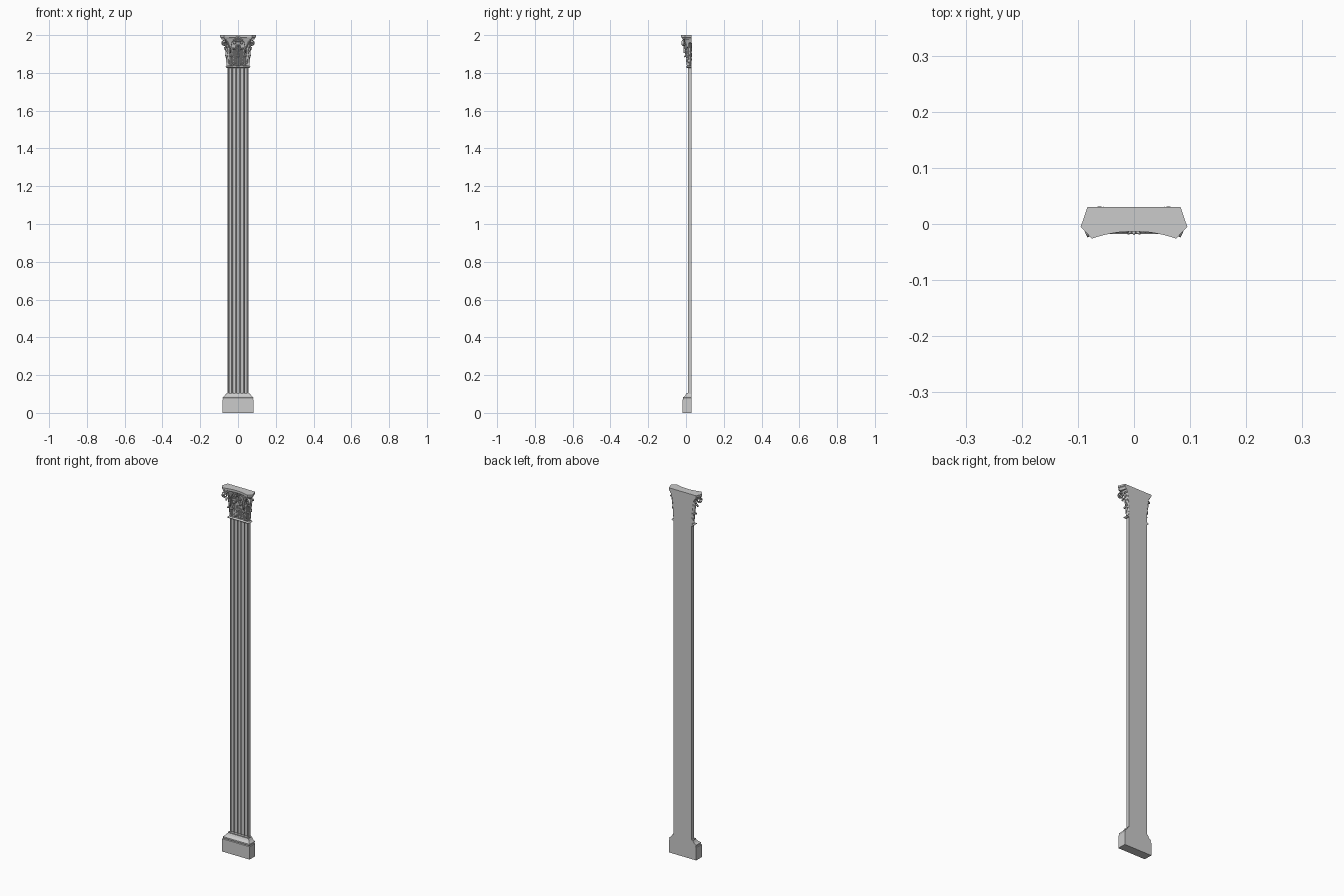
import bpy, bmesh, math
from mathutils import Vector

if "Cube" in bpy.data.objects:
    bpy.data.objects.remove(bpy.data.objects["Cube"])

BACK = 0.03      # flat wall side
HALF = 0.055     # half width of shaft
FRONT = 0.010    # front plane of shaft


def make(name, verts, faces, smooth=None, solid=0):
    me = bpy.data.meshes.new(name)
    me.from_pydata(verts, [], faces)
    bm = bmesh.new()
    bm.from_mesh(me)
    bmesh.ops.recalc_face_normals(bm, faces=bm.faces)
    bm.to_mesh(me)
    bm.free()
    ob = bpy.data.objects.new(name, me)
    bpy.context.collection.objects.link(ob)
    if solid:
        mod = ob.modifiers.new("thickness", 'SOLIDIFY')
        mod.thickness = solid
        mod.offset = 0
    if smooth:
        bpy.ops.object.select_all(action='DESELECT')
        ob.select_set(True)
        bpy.context.view_layer.objects.active = ob
        bpy.ops.object.shade_smooth_by_angle(angle=math.radians(smooth))
    return ob


def loft(name, rings, smooth=None):
    """Skin equal-length closed rings and cap both ends."""
    n = len(rings[0])
    verts = [p for r in rings for p in r]
    faces = [(k * n + i, k * n + (i + 1) % n, (k + 1) * n + (i + 1) % n, (k + 1) * n + i)
             for k in range(len(rings) - 1) for i in range(n)]
    faces += [tuple(range(n)), tuple(range(len(verts) - n, len(verts)))]
    return make(name, verts, faces, smooth)


def moulding(name, profile, smooth=None):
    """Profile of (projection, z) run round the three exposed sides."""
    return loft(name, [[(-HALF - d, BACK, z), (-HALF - d, FRONT - d, z),
                        (HALF + d, FRONT - d, z), (HALF + d, BACK, z)]
                       for d, z in profile], smooth)


def grid_faces(nu, nv):
    return [(j * nu + i, j * nu + i + 1, (j + 1) * nu + i + 1, (j + 1) * nu + i)
            for j in range(nv - 1) for i in range(nu - 1)]


def leaf(name, x, y, z, ang, width, height, curl, lean=0.0):
    """Lobed acanthus leaf; ang is the facing direction, 0 = front, 90 = right."""
    a = math.radians(ang)
    out = Vector((math.sin(a), -math.cos(a), 0))
    side = Vector((math.cos(a), math.sin(a), 0))
    nu, nv = 13, 21
    verts = []
    for j in range(nv):
        v = j / (nv - 1)
        # stem rises, then tip rolls outward and down
        if v < 0.65:
            o, h = lean * v / 0.65, (height - curl) * v / 0.65
        else:
            t = (v - 0.65) / 0.35 * math.radians(210)
            o = lean + curl * (1 - math.cos(t))
            h = height - curl + curl * math.sin(t)
        lobes = 0.80 + 0.20 * abs(math.sin(v * math.pi * 4))
        w = width / 2 * lobes * (0.8 + 0.3 * math.sin(v * math.pi)) * (1 - 0.6 * max(0, v - 0.6) / 0.4)
        for i in range(nu):
            u = i / (nu - 1) * 2 - 1
            rib = 0.0018 * math.cos(u * math.pi * 3) - 0.003 * u * u
            p = Vector((x, y, z)) + side * (u * w) + out * (o + rib)
            p.z += h + 0.15 * w * abs(u)
            p.y = min(p.y, BACK)
            verts.append(p)
    return make(name, verts, grid_faces(nu, nv), 40, 0.003)


def scroll(name, origin, direction, centre, cz, r, z0, half):
    """Ribbon stalk rising into a spiral, swept across its own plane."""
    d = Vector((direction[0], direction[1], 0)).normalized()
    across = Vector((-d.y, d.x, 0))
    t0 = math.radians(150)
    start = (centre + r * math.cos(t0), cz + r * math.sin(t0))
    path = [(start[0] * (k / 6) ** 2, z0 + (start[1] - z0) * k / 6) for k in range(6)]
    for k in range(37):
        t, q = t0 - math.radians(17) * k, r * (1 - 0.8 * k / 36)
        path.append((centre + q * math.cos(t), cz + q * math.sin(t)))
    verts = []
    for a, z in path:
        for s in (-1, 0, 1):
            p = Vector(origin) + d * a + across * half * s
            verts.append((p.x, p.y, z))
    return make(name, verts, grid_faces(3, len(path)), 40, 0.0035)


# Base: square plinth, groove and sloping mouldings
moulding("plinth", [(0.028, 0), (0.028, 0.070), (0.024, 0.072), (0.024, 0.076)])
moulding("base_moulding", [(0.024, 0.074), (0.026, 0.077), (0.026, 0.082), (0.020, 0.086),
                           (0.014, 0.092), (0.010, 0.099), (0.007, 0.101), (0.007, 0.106)])

# Shaft: five round flutes across the front
section = [(-HALF, BACK), (-HALF, FRONT)]
for k in range(-2, 3):
    for s in range(9):
        t = math.pi * s / 8
        section.append((k * 0.0205 - 0.0080 * math.cos(t), FRONT + 0.008 * math.sin(t)))
section += [(HALF, FRONT), (HALF, BACK)]
loft("fluted_shaft", [[(x, y, z) for x, y in section] for z in (0.10, 1.832)], 30)

# Capital: neck ring and flaring bell
moulding("neck_ring", [(0.001, 1.826)] +
         [(0.005 + 0.006 * math.sin(math.pi * k / 6), 1.827 + 0.010 * k / 6) for k in range(7)] +
         [(0.001, 1.838)], 40)
moulding("bell", [(0.001, 1.83), (0.002, 1.90), (0.006, 1.94), (0.013, 1.967), (0.021, 1.984)], 30)


# Abacus: concave front, clipped corners, stepped edge
def abacus_ring(inset, z):
    pts = [(-0.083 + inset, BACK), (-0.095 + inset, -0.005)]
    for k in range(13):
        x = (-1 + k / 6) * (0.075 - inset * 0.7)
        pts.append((x, -0.013 + inset - 0.013 * (k / 6 - 1) ** 2))
    pts += [(0.095 - inset, -0.005), (0.083 - inset, BACK)]
    return [(x, y, z) for x, y in pts]


loft("abacus", [abacus_ring(i, z) for i, z in
                ((0.008, 1.976), (0.006, 1.982), (0.002, 1.987), (0.002, 1.990), (0, 1.991), (0, 2.0))])

# Acanthus leaves in two tiers
for x in (-0.036, 0, 0.036):
    leaf("lower_leaf", x, FRONT - 0.002, 1.836, 0, 0.036, 0.056, 0.006, 0.003)
for s in (-1, 1):
    leaf("upper_leaf", s * 0.019, FRONT - 0.003, 1.845, 0, 0.034, 0.086, 0.007, 0.004)
    leaf("corner_lower_leaf", s * 0.055, FRONT, 1.836, s * 45, 0.022, 0.054, 0.005, 0.002)
    leaf("corner_upper_leaf", s * 0.055, FRONT, 1.850, s * 50, 0.032, 0.085, 0.007, 0.007)
    leaf("side_leaf", s * 0.057, 0.020, 1.836, s * 90, 0.018, 0.060, 0.004, 0.002)
    leaf("side_upper_leaf", s * 0.058, 0.022, 1.880, s * 90, 0.016, 0.080, 0.005, 0.010)
    # Corner volutes and inner scrolls
    scroll("corner_volute", (s * 0.042, 0.002, 0), (s * 0.9, -0.43), 0.033, 1.957, 0.017, 1.905, 0.006)
    scroll("inner_scroll", (s * 0.040, -0.006, 0), (-s, 0), 0.021, 1.960, 0.012, 1.905, 0.006)
leaf("centre_leaf", 0, FRONT - 0.006, 1.885, 0, 0.024, 0.062, 0.005, 0.005)

# Palmette fan over the middle of the abacus
for k in range(-3, 4):
    a = math.radians(k * 24)
    rings = []
    for j in range(7):
        v = j / 6
        q = 0.0004 + 0.0036 * math.sin(math.pi * (0.1 + 0.88 * v))
        c = Vector((math.sin(a) * 0.027 * v, -0.008 - 0.011 * v * math.cos(a), 1.966 + 0.029 * v * math.cos(a)))
        rings.append([c + Vector((math.cos(a) * q * math.cos(t), -q * math.sin(t), -math.sin(a) * q * math.cos(t)))
                      for t in (math.tau * i / 8 for i in range(8))])
    loft("palmette_petal", rings, 50)
